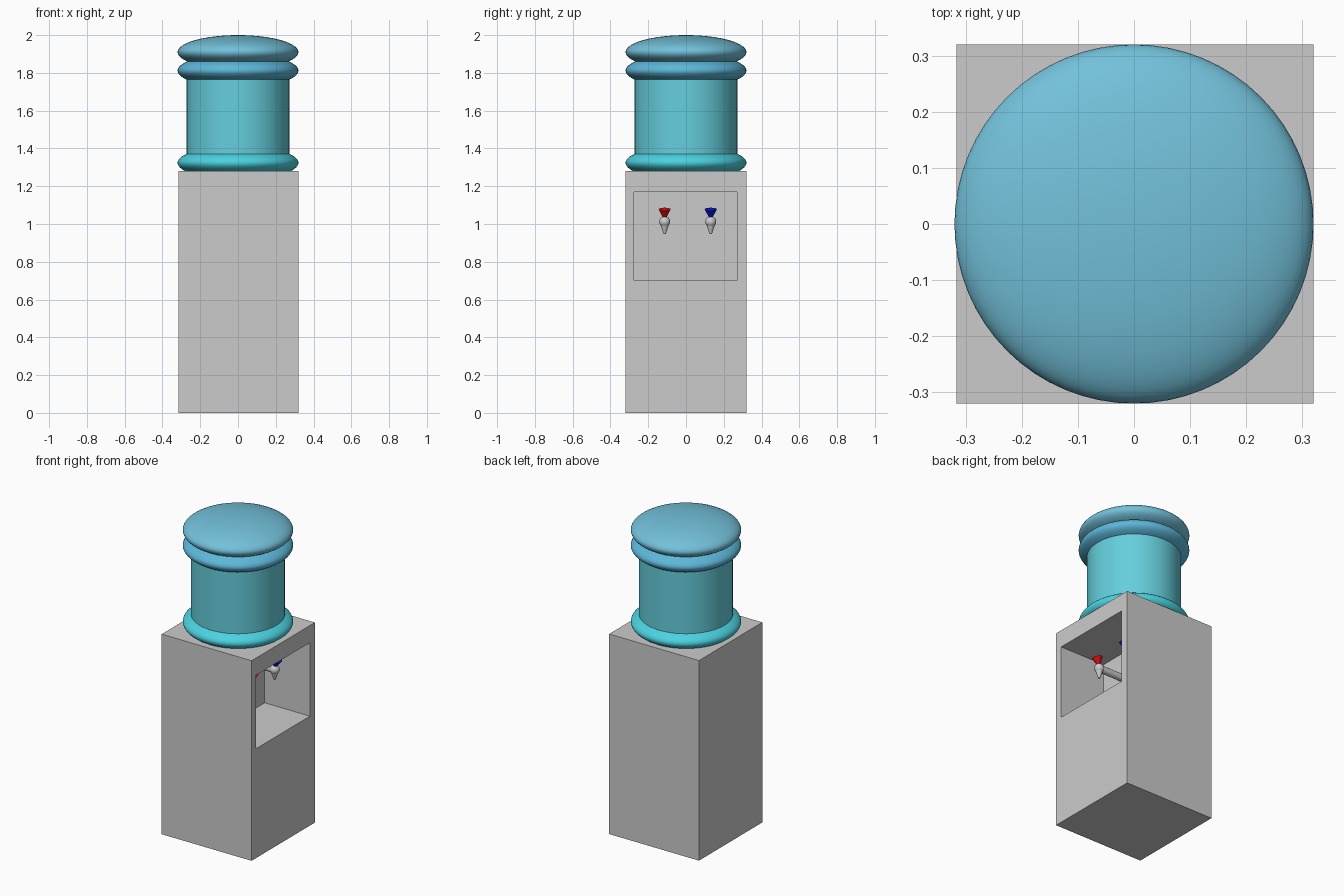
import bpy, bmesh, math
from mathutils import Vector

if "Cube" in bpy.data.objects:
    bpy.data.objects.remove(bpy.data.objects["Cube"])


def material(name, rgb):
    m = bpy.data.materials.new(name)
    m.diffuse_color = (*rgb, 1)
    m.use_nodes = True
    m.node_tree.nodes["Principled BSDF"].inputs["Base Color"].default_value = m.diffuse_color
    return m


def finish(name, mat=None, smooth=True):
    ob = bpy.context.object
    ob.name = name
    if mat:
        ob.data.materials.append(mat)
    if smooth:
        bpy.ops.object.shade_smooth_by_angle(angle=math.radians(35))
    return ob


def disc(name, z, mat):
    # squashed sphere used for the rounded ribs and the lid of the bottle
    bpy.ops.mesh.primitive_uv_sphere_add(segments=64, ring_count=32, radius=1, location=(0, 0, z))
    bpy.context.object.scale = (0.32, 0.32, 0.09)
    bpy.ops.object.transform_apply(location=False, rotation=False, scale=True)
    return finish(name, mat)


def rod(name, start, end, r1, r2, mat=None, sides=32):
    # cylinder or cone frustum between two points
    a, b = Vector(start), Vector(end)
    bpy.ops.mesh.primitive_cone_add(vertices=sides, radius1=r1, radius2=r2, depth=(b - a).length,
                                    location=(a + b) / 2,
                                    rotation=(b - a).to_track_quat('Z', 'Y').to_euler())
    return finish(name, mat)


# Cabinet with a recess sunk into its +x side
bpy.ops.mesh.primitive_cube_add(size=1, location=(0, 0, 0))
cabinet = finish("cabinet", smooth=False)
bm = bmesh.new()
bm.from_mesh(cabinet.data)
for v in bm.verts:
    v.co = (0.32 if v.co.x > 0 else -0.316, v.co.y * 0.64, (v.co.z + 0.5) * 1.28)
bm.normal_update()
face = max(bm.faces, key=lambda f: f.calc_center_median().x)
bmesh.ops.inset_individual(bm, faces=[face], thickness=0.05)
for v in face.verts:
    v.co = (0.32, 0.27 if v.co.y > 0 else -0.274, 1.17 if v.co.z > 0.64 else 0.70)
back = bmesh.ops.extrude_discrete_faces(bm, faces=[face])["faces"][0]
bmesh.ops.translate(bm, verts=back.verts, vec=(-0.32, 0, 0))
bmesh.ops.recalc_face_normals(bm, faces=bm.faces)
bm.to_mesh(cabinet.data)
bm.free()

# Water bottle
disc("bottle_bottom_rib", 1.324, material("bottle_teal", (0.07, 0.65, 0.75)))
rod("bottle_body", (0, 0, 1.324), (0, 0, 1.81), 0.272, 0.272,
    material("bottle_cyan", (0.13, 0.62, 0.72)), sides=64)
disc("bottle_top_rib", 1.812, material("bottle_blue", (0.11, 0.48, 0.70)))
disc("bottle_lid", 1.91, material("bottle_light_blue", (0.17, 0.53, 0.70)))

# Hot and cold taps
X, Z = 0.168, 1.012
for label, y, rgb in (("hot", -0.113, (0.8, 0.005, 0.005)), ("cold", 0.131, (0.005, 0.01, 0.7))):
    rod(label + "_tap_pipe", (-0.005, y, Z), (X, y, Z), 0.022, 0.022)
    bpy.ops.mesh.primitive_uv_sphere_add(segments=32, ring_count=16, radius=0.029, location=(X, y, Z))
    finish(label + "_tap_ball")
    rod(label + "_tap_nozzle", (X, y, 0.995), (X, y, 0.947), 0.022, 0.006)
    rod(label + "_tap_handle", (X, y, Z + 0.01), (X + 0.015, y, 1.078), 0.003, 0.032,
        material(label + "_colour", rgb))
